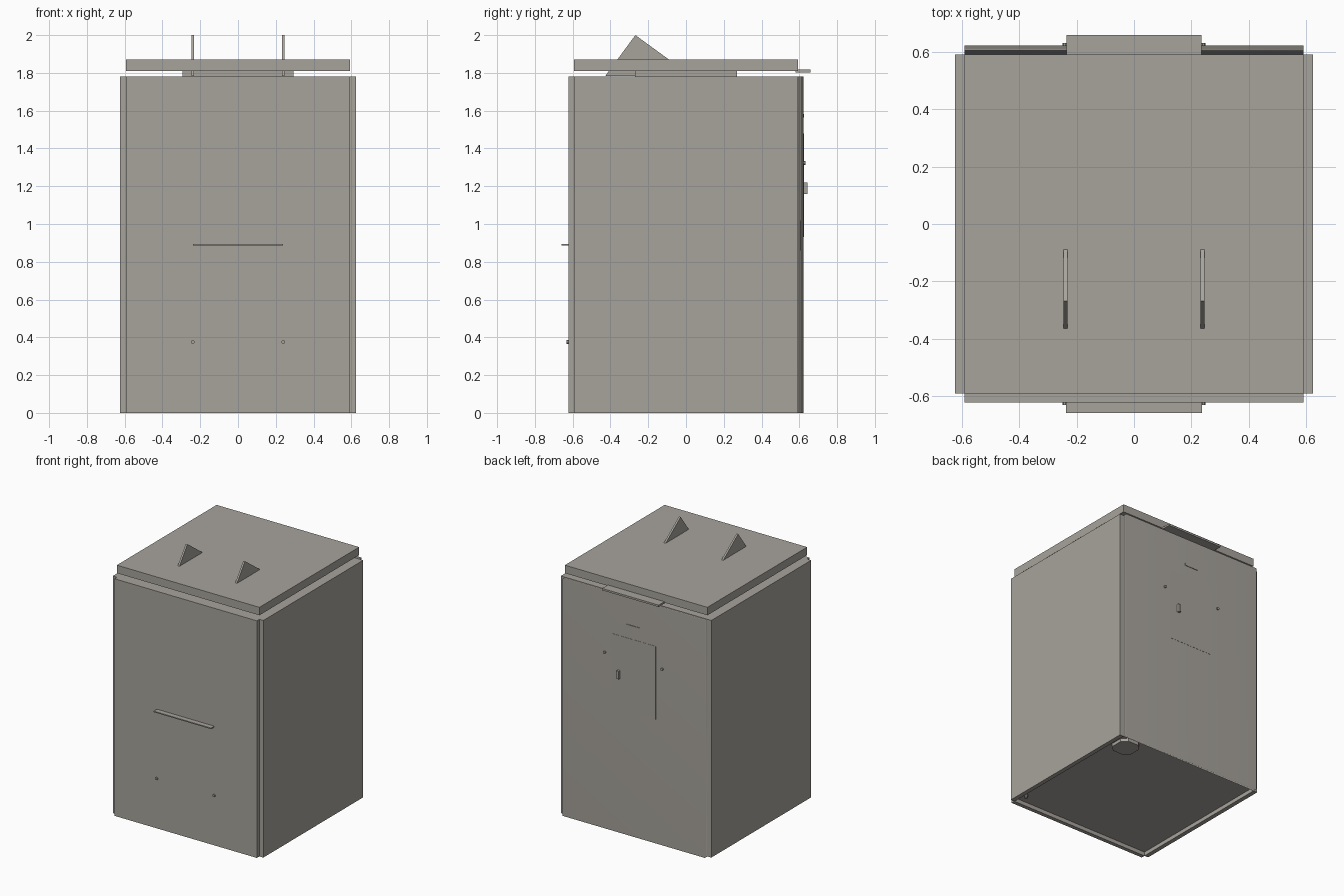
import bpy
import bmesh
from math import pi
from mathutils import Matrix

cube = bpy.data.objects.get("Cube")
if cube:
    bpy.data.objects.remove(cube, do_unlink=True)

# One warm grey material
grey = bpy.data.materials.new("warm grey")
grey.use_nodes = True
colour = (0.39, 0.37, 0.335, 1)
grey.diffuse_color = colour
grey.node_tree.nodes["Principled BSDF"].inputs["Base Color"].default_value = colour


def finish(name, bm):
    bmesh.ops.recalc_face_normals(bm, faces=bm.faces)
    mesh = bpy.data.meshes.new(name)
    bm.to_mesh(mesh)
    bm.free()
    mesh.materials.append(grey)
    obj = bpy.data.objects.new(name, mesh)
    bpy.context.collection.objects.link(obj)
    return obj


def box(name, x, y, z):
    """Box from (min, max) ranges on each axis."""
    bm = bmesh.new()
    size = [r[1] - r[0] for r in (x, y, z)]
    centre = [(r[0] + r[1]) / 2 for r in (x, y, z)]
    bmesh.ops.create_cube(bm, size=1, matrix=Matrix.Translation(centre) @ Matrix.Diagonal((*size, 1)))
    return finish(name, bm)


def prism(name, points, offset):
    """Flat polygon extruded by an offset vector."""
    bm = bmesh.new()
    face = bm.faces.new([bm.verts.new(p) for p in points])
    top = bmesh.ops.extrude_face_region(bm, geom=[face])["geom"]
    bmesh.ops.translate(bm, vec=offset, verts=[v for v in top if isinstance(v, bmesh.types.BMVert)])
    return finish(name, bm)


def peg(name, centre, radius, depth, rotation):
    bm = bmesh.new()
    bmesh.ops.create_cone(bm, cap_ends=True, segments=8, radius1=radius, radius2=radius, depth=depth,
                          matrix=Matrix.Translation(centre) @ rotation)
    return finish(name, bm)


INNER, SIDE, FRONT, TOP = 0.592, 0.625, 0.622, 1.78
span = (-INNER, INNER)

# Core with recessed underside
box("core", span, span, (0.03, TOP))

# Four wall panels leaving notched corners
box("left_wall", (INNER, SIDE), span, (0, TOP))
box("right_wall", (-SIDE, -INNER), span, (0, TOP))
box("front_wall", span, (-FRONT, -INNER), (0, TOP))
back = box("back_wall", span, (INNER, FRONT), (0, TOP))
for poly in back.data.polygons:
    poly.use_smooth = True
back.modifiers.new("soft_shading", 'WEIGHTED_NORMAL')

# Neck and lid
box("neck", (-0.295, 0.295), (-0.27, 0.27), (TOP, 1.81))
box("lid", span, span, (1.81, 1.87))
box("lid_tab", (-0.235, 0.235), (0.58, 0.66), (1.803, 1.817))

# Front ledge, back door, slot and handle
box("front_ledge", (-0.238, 0.238), (-0.66, -FRONT), (0.887, 0.895))
box("back_door", (-0.185, 0.185), (FRONT, 0.6235), (0.93, 1.48))
box("back_slot", (-0.055, 0.055), (FRONT, 0.626), (1.563, 1.583))
box("door_handle", (0.11, 0.13), (FRONT, 0.642), (1.16, 1.22))

# Paired fins on the lid and pegs on front and back
turn = Matrix.Rotation(pi / 2, 4, 'X')
for side, name in ((1, "left"), (-1, "right")):
    x = side * 0.239
    prism(name + "_fin", [(x - 0.007, -0.428, 1.783), (x - 0.007, -0.268, 2.0), (x - 0.007, 0.03, 1.783)],
          (0.014, 0, 0))
    peg(name + "_front_peg", (x, -0.624, 0.375), 0.01, 0.016, turn)
    peg(name + "_back_peg", (x, 0.624, 1.323), 0.01, 0.016, turn)

# Fittings on the underside
w, c = 0.085, 0.045
outline = [(w, c), (c, w), (-c, w), (-w, c), (-w, -c), (-c, -w), (c, -w), (w, -c)]
prism("underside_fitting", [(0.47 + x, 0.47 + y, 0.005) for x, y in outline], (0, 0, 0.03))
peg("underside_peg", (0.555, -0.51, 0.018), 0.012, 0.03, Matrix.Identity(4))
